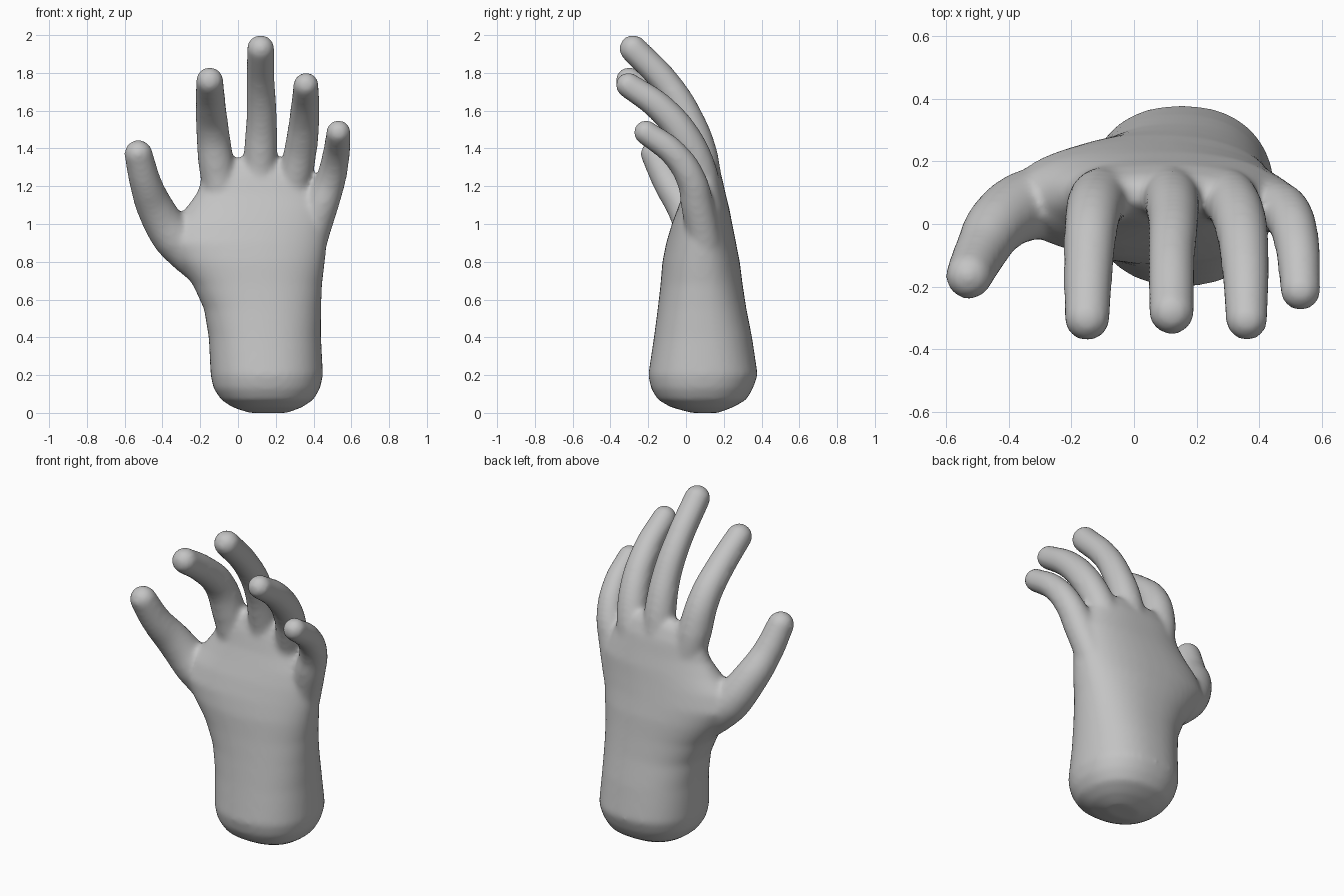
import bpy, bmesh
from math import cos, sin, pi, copysign

old = bpy.data.objects.get("Cube")
if old:
    bpy.data.objects.remove(old, do_unlink=True)

skin = bpy.data.materials.new("grey_skin")
skin.use_nodes = True
GREY = (0.55, 0.55, 0.55, 1)
skin.diffuse_color = GREY
skin.node_tree.nodes["Principled BSDF"].inputs["Base Color"].default_value = GREY


def select_only(objects):
    bpy.ops.object.select_all(action="DESELECT")
    for ob in objects:
        ob.select_set(True)
    bpy.context.view_layer.objects.active = objects[0]


def loft(name, sections, sides=40, power=0.88):
    """Closed body through rounded sections (z, x min, x max, y min, y max)."""
    bm = bmesh.new()
    rings = []
    for z, x0, x1, y0, y1 in sections:
        ring = []
        for i in range(sides):
            c, s = cos(2 * pi * i / sides), sin(2 * pi * i / sides)
            px = copysign(abs(c) ** power, c) * (x1 - x0) / 2
            py = copysign(abs(s) ** power, s) * (y1 - y0) / 2
            ring.append(bm.verts.new(((x0 + x1) / 2 + px, (y0 + y1) / 2 + py, z)))
        rings.append(ring)
    for a, b in zip(rings, rings[1:]):
        for i in range(sides):
            j = (i + 1) % sides
            bm.faces.new((a[i], a[j], b[j], b[i]))
    bm.faces.new(rings[0][::-1])
    bm.faces.new(rings[-1])
    mesh = bpy.data.meshes.new(name)
    bm.to_mesh(mesh)
    bm.free()
    ob = bpy.data.objects.new(name, mesh)
    bpy.context.collection.objects.link(ob)
    return ob


def finger(name, points):
    """Tapered tube through (x, y, z, radius) with a ball at the last point."""
    curve = bpy.data.curves.new(name, "CURVE")
    curve.dimensions = "3D"
    curve.bevel_depth = 1
    curve.bevel_resolution = 6
    curve.resolution_u = 10
    curve.use_fill_caps = True
    spline = curve.splines.new("BEZIER")
    spline.bezier_points.add(len(points) - 1)
    for bp, (x, y, z, r) in zip(spline.bezier_points, points):
        bp.co = (x, y, z)
        bp.radius = r
        bp.handle_left_type = bp.handle_right_type = "AUTO"
    tube = bpy.data.objects.new(name, curve)
    bpy.context.collection.objects.link(tube)
    select_only([tube])
    bpy.ops.object.convert(target="MESH")
    tube = bpy.context.view_layer.objects.active
    x, y, z, r = points[-1]
    bpy.ops.mesh.primitive_uv_sphere_add(segments=24, ring_count=16, radius=r, location=(x, y, z))
    return [tube, bpy.context.active_object]


# Wrist and palm, from the rounded stump up to the finger webs
palm = loft("hand", [
    (0.0, 0.06, 0.26, 0.03, 0.17),
    (0.03, -0.03, 0.34, -0.08, 0.25),
    (0.07, -0.09, 0.4, -0.15, 0.32),
    (0.13, -0.13, 0.435, -0.185, 0.355),
    (0.2, -0.145, 0.45, -0.2, 0.38),
    (0.4, -0.155, 0.44, -0.17, 0.35),
    (0.55, -0.18, 0.44, -0.15, 0.32),
    (0.68, -0.24, 0.445, -0.135, 0.3),
    (0.8, -0.33, 0.46, -0.125, 0.285),
    (0.9, -0.4, 0.47, -0.105, 0.265),
    (1.0, -0.36, 0.475, -0.075, 0.245),
    (1.08, -0.28, 0.47, -0.045, 0.23),
    (1.16, -0.22, 0.43, -0.015, 0.21),
    (1.25, -0.19, 0.385, 0.01, 0.19),
    (1.32, -0.13, 0.32, 0.04, 0.16),
    (1.35, -0.08, 0.26, 0.07, 0.13),
])

# Fingers, each from its root in the palm to the tip
fingers = {
    "thumb": [(-0.15, 0.09, 0.74, 0.1), (-0.34, 0.06, 0.93, 0.115), (-0.435, 0.0, 1.08, 0.1),
              (-0.49, -0.09, 1.22, 0.085), (-0.527, -0.165, 1.37, 0.076)],
    "index_finger": [(-0.08, 0.1, 1.1, 0.09), (-0.115, 0.075, 1.32, 0.096), (-0.135, 0.01, 1.5, 0.088),
                     (-0.145, -0.13, 1.64, 0.08), (-0.15, -0.3, 1.757, 0.074)],
    "middle_finger": [(0.11, 0.11, 1.15, 0.09), (0.12, 0.075, 1.38, 0.09), (0.125, 0.01, 1.56, 0.082),
                      (0.12, -0.1, 1.74, 0.076), (0.12, -0.28, 1.928, 0.074)],
    "ring_finger": [(0.27, 0.11, 1.1, 0.085), (0.31, 0.075, 1.28, 0.09), (0.34, 0.0, 1.45, 0.086),
                    (0.355, -0.13, 1.61, 0.078), (0.36, -0.305, 1.735, 0.068)],
    "little_finger": [(0.38, 0.1, 0.9, 0.09), (0.445, 0.06, 1.1, 0.088), (0.49, 0.03, 1.23, 0.08),
                      (0.52, -0.06, 1.37, 0.073), (0.532, -0.212, 1.485, 0.066)],
}
parts = [palm]
for name, points in fingers.items():
    parts += finger(name, points)

# Fuse everything into one soft skin
select_only(parts)
bpy.ops.object.join()
hand = bpy.context.view_layer.objects.active
hand.name = "hand"
fuse = hand.modifiers.new("fuse", "REMESH")
fuse.mode = "VOXEL"
fuse.voxel_size = 0.014
soften = hand.modifiers.new("soften", "SMOOTH")
soften.factor = 0.5
soften.iterations = 14
for mod in ("fuse", "soften"):
    bpy.ops.object.modifier_apply(modifier=mod)
hand.data.materials.clear()
hand.data.materials.append(skin)
bpy.ops.object.shade_smooth()
